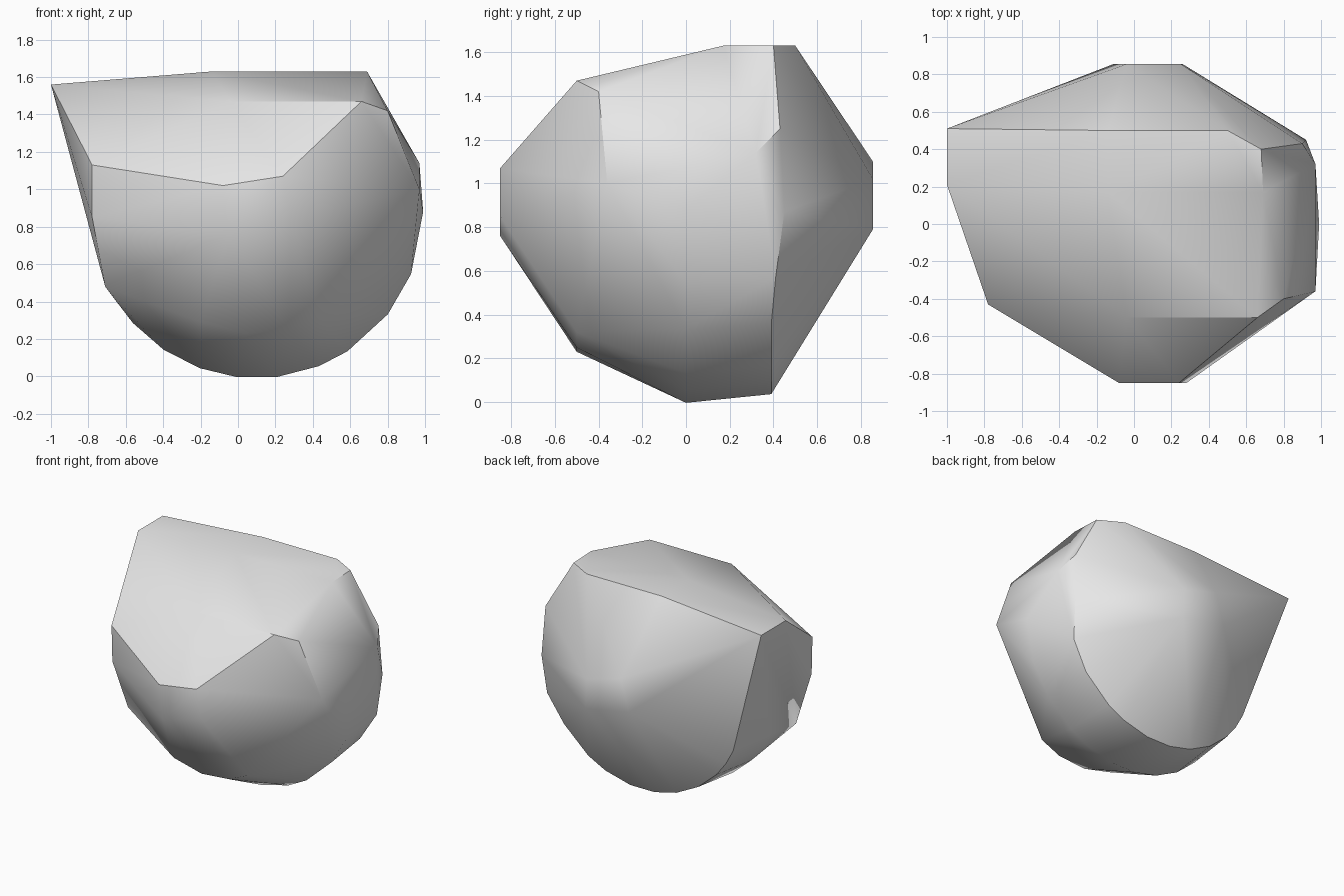
import bpy
import bmesh
from math import cos, sin, radians

default_cube = bpy.data.objects.get("Cube")
if default_cube:
    bpy.data.objects.remove(default_cube, do_unlink=True)


def slice_points(y, outline):
    """Place an (x, z) outline on the plane at the given y."""
    return [(x, y, z) for x, z in outline]


def belly_arc(y, radius, angles):
    """Round underside of the boulder, as an arc in the plane at y."""
    return [(0.1 + radius * cos(radians(a)), y, 0.88 + radius * sin(radians(a)))
            for a in angles]


def grey_material(name, value):
    material = bpy.data.materials.new(name)
    material.use_nodes = True
    colour = (value, value, value, 1)
    material.diffuse_color = colour
    shader = material.node_tree.nodes["Principled BSDF"]
    shader.inputs["Base Color"].default_value = colour
    return material


# Small flat facets at the front and the back
front_facet = slice_points(-0.85, [(-0.08, 1.02), (0.24, 1.07), (0.28, 0.85), (-0.05, 0.76)])
back_facet = slice_points(0.855, [(0.26, 0.79), (-0.11, 0.86), (-0.04, 1.1), (0.25, 1.02)])

# Front shoulder: lower lip, upper brow and the two flanks
front_shoulder = slice_points(-0.5, [(-0.2, 0.29), (0.04, 0.23), (0.27, 0.25), (0.43, 0.32),
                                     (-0.04, 1.47), (0.66, 1.47)])
left_flank = [(0.8, -0.4, 1.42), (0.97, -0.36, 1.0), (0.97, 0.32, 1.14)]
right_flank = [(-0.78, -0.43, 1.13), (-0.78, -0.42, 0.85), (-0.71, -0.33, 0.48)]

# Rounded belly between the middle and the back shoulder
belly_angles = [-156, -147, -138, -124, -110, -97, -83, -68, -57, -38, -22, 0]
middle_belly = belly_arc(0.0, 0.89, belly_angles)
back_belly = belly_arc(0.39, 0.85, belly_angles[:-2])
back_shoulder = [(0.9, 0.41, 0.57), (0.92, 0.45, 0.87), (0.9, 0.43, 1.25)]

# Flat crown with a pointed ridge on one side
crown = [(x, y, 1.63) for x, y in
         [(-0.14, 0.5), (0.5, 0.5), (0.68, 0.4), (0.69, 0.17), (-0.14, 0.17)]]
pointed_ridge = [(-1, 0.21, 1.56), (-1, 0.51, 1.56)]

# Wrap all the outlines in one faceted skin
bm = bmesh.new()
for group in (front_facet, back_facet, front_shoulder, left_flank, right_flank,
              middle_belly, back_belly, back_shoulder, crown, pointed_ridge):
    for point in group:
        bm.verts.new(point)
bmesh.ops.convex_hull(bm, input=bm.verts[:])
loose = [v for v in bm.verts if not v.link_faces]
bmesh.ops.delete(bm, geom=loose, context="VERTS")
bmesh.ops.dissolve_limit(bm, angle_limit=radians(2), verts=bm.verts[:], edges=bm.edges[:])
bmesh.ops.recalc_face_normals(bm, faces=bm.faces[:])

mesh = bpy.data.meshes.new("boulder")
bm.to_mesh(mesh)
bm.free()
mesh.materials.append(grey_material("stone grey", 0.8))

boulder = bpy.data.objects.new("boulder", mesh)
bpy.context.collection.objects.link(boulder)

# Soft shading with crisp ridges
bpy.ops.object.select_all(action="DESELECT")
boulder.select_set(True)
bpy.context.view_layer.objects.active = boulder
bpy.ops.object.shade_smooth_by_angle(angle=radians(35))
